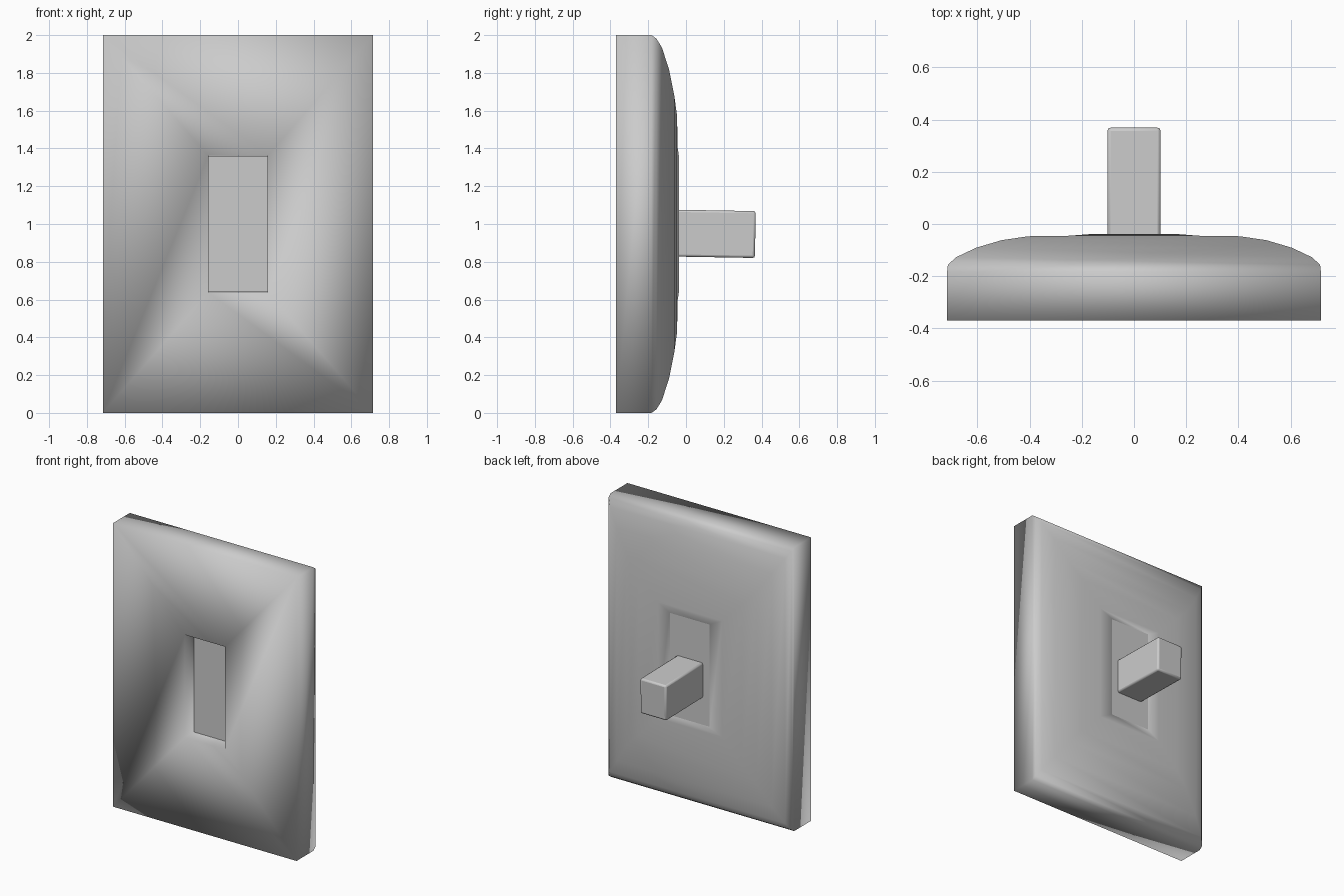
import bpy, bmesh, math
from mathutils import Matrix, Vector

if "Cube" in bpy.data.objects:
    bpy.data.objects.remove(bpy.data.objects["Cube"])

ZC = 1.0  # height of the plate centre


def finish(name, bm):
    bmesh.ops.recalc_face_normals(bm, faces=bm.faces)
    mesh = bpy.data.meshes.new(name)
    bm.to_mesh(mesh)
    bm.free()
    obj = bpy.data.objects.new(name, mesh)
    bpy.context.collection.objects.link(obj)
    return obj


def box(name, centre, size, tilt=0.0):
    bm = bmesh.new()
    m = (Matrix.Translation(Vector(centre)) @ Matrix.Rotation(tilt, 4, 'X')
         @ Matrix.Diagonal((*size, 1)))
    bmesh.ops.create_cube(bm, size=1, matrix=m)
    return finish(name, bm)


# Wall plate: rectangular rings (y, half width, half height), closed through the slot
rings = [(-.37, .716, 1.0), (-.183, .716, 1.0), (-.157, .713, .982),
         (-.128, .683, .935), (-.091, .605, .823), (-.062, .507, .68),
         (-.047, .405, .57), (-.045, .25, .41), (-.038, .157, .362),
         (-.37, .157, .362)]
bm = bmesh.new()
loops = [[bm.verts.new((sx * hx, y, ZC + sz * hz))
          for sx, sz in ((-1, -1), (1, -1), (1, 1), (-1, 1))]
         for y, hx, hz in rings]
for i, a in enumerate(loops):
    b = loops[(i + 1) % len(loops)]
    for k in range(4):
        n = (k + 1) % 4
        bm.faces.new((a[k], a[n], b[n], b[k]))
plate = finish("wall_plate", bm)
for p in plate.data.polygons:
    p.use_smooth = True

# Panel filling the slot
box("slot_panel", (0, -.156, ZC), (.312, .228, .722))

# Toggle lever, slightly tilted, with softened edges
lever = box("toggle_lever", (0, .15, .948), (.204, .434, .248), math.radians(-1))
bev = lever.modifiers.new("soft_edges", 'BEVEL')
bev.width = .012
bev.segments = 2
bpy.context.view_layer.objects.active = lever
lever.select_set(True)
bpy.ops.object.shade_smooth_by_angle(angle=math.radians(40))
